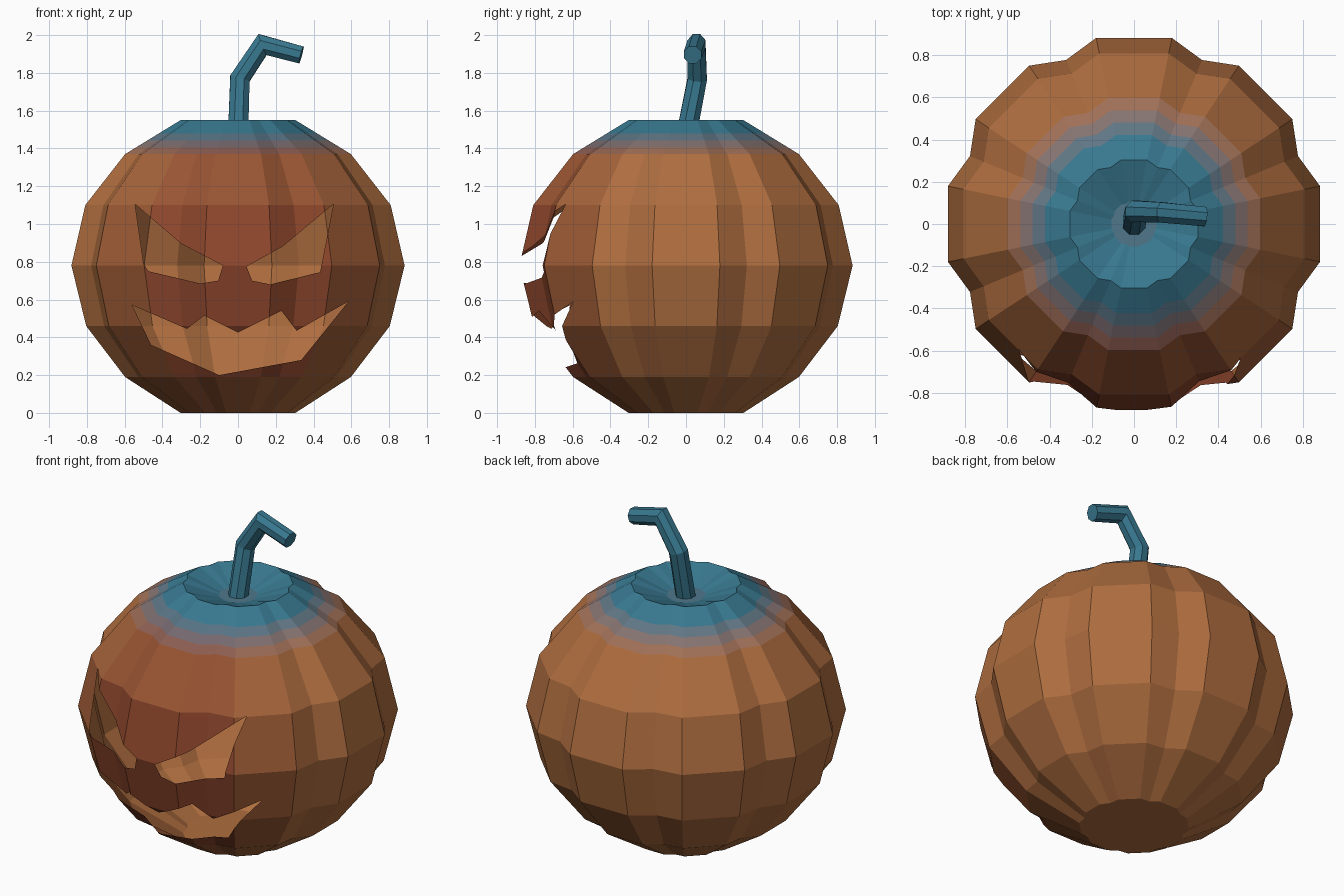
import bpy, bmesh, math
from mathutils import Vector

if "Cube" in bpy.data.objects:
    bpy.data.objects.remove(bpy.data.objects["Cube"])

ORANGE, RED, TEAL = Vector((.43, .155, .05)), Vector((.27, .062, .025)), Vector((.04, .19, .28))


def material(name, colour):
    m = bpy.data.materials.get(name) or bpy.data.materials.new(name)
    m.diffuse_color = (*colour, 1)
    m.use_nodes = True
    m.node_tree.nodes["Principled BSDF"].inputs["Base Color"].default_value = m.diffuse_color
    return m


def make_object(name, bm):
    bmesh.ops.recalc_face_normals(bm, faces=bm.faces)
    me = bpy.data.meshes.new(name)
    bm.to_mesh(me)
    bm.free()
    ob = bpy.data.objects.new(name, me)
    bpy.context.collection.objects.link(ob)
    return ob


def bridge(bm, rings):
    n = len(rings[0])
    for a, b in zip(rings, rings[1:]):
        for i in range(n):
            j = (i + 1) % n
            bm.faces.new((a[i], a[j], b[j], b[i]))
    bm.faces.new(rings[0][::-1])
    bm.faces.new(rings[-1])


# pumpkin shell: eight lobes, each two ridge points and one groove point
profile = [(.31, 0), (.61, .19), (.82, .46), (.90, .78), (.825, 1.10), (.61, 1.37)]
BANDS = 5
profile += [(.61 - .30 * k / BANDS, 1.37 + .18 * k / BANDS) for k in range(1, BANDS + 1)]
profile += [(.11, 1.48)]
bm = bmesh.new()
rings = []
for r, z in profile:
    ring = []
    for k in range(8):
        for off, f in ((-11.5, 1), (11.5, 1), (22.5, .935)):
            a = math.radians(45 * k + off)
            ring.append(bm.verts.new((r * f * math.cos(a), r * f * math.sin(a), z)))
    rings.append(ring)
bridge(bm, rings)
shell = make_object("pumpkin_shell", bm)

# face colours: teal crown, reddened front, orange elsewhere
slots = {}
for p in shell.data.polygons:
    c = p.center
    blue = min(1, max(0, (c.z - 1.37) / .12))
    turn = abs(math.degrees(math.atan2(c.x, -c.y)))
    red = 1 if turn < 30 else .45 if turn < 50 else 0
    if c.z > 1.1:
        red *= .7
    if c.z < .2:
        red *= .4
    key = (round(blue, 1), round(red, 1))
    if key not in slots:
        colour = ORANGE.lerp(RED, key[1]).lerp(TEAL, key[0])
        slots[key] = len(slots)
        shell.data.materials.append(material("skin_%d" % slots[key], colour))
    p.material_index = slots[key]

# carved eyes and mouth
cutouts = {
    "left_eye": [(-.545, 1.105), (-.50, .79), (-.475, .75), (-.20, .685), (-.105, .70),
                 (-.08, .78), (-.30, .895)],
    "right_eye": [(.505, 1.105), (.235, .88), (.045, .775), (.075, .70), (.17, .68), (.435, .745)],
    "mouth": [(-.56, .57), (-.27, .445), (-.18, .515), (.0, .425), (.23, .54), (.31, .435),
              (.585, .59), (.335, .28), (-.10, .20), (-.46, .36)],
}
DEPTH = -.35
cutters = []
for name, pts in cutouts.items():
    bm = bmesh.new()
    bridge(bm, [[bm.verts.new((x, y, z)) for x, z in pts] for y in (-1.1, DEPTH)])
    cutter = make_object(name + "_cutter", bm)
    cutter.hide_render = True
    cutters.append(cutter)
    mod = shell.modifiers.new(name, 'BOOLEAN')
    mod.operation, mod.solver, mod.object = 'DIFFERENCE', 'EXACT', cutter
bpy.context.view_layer.update()
carved = bpy.data.meshes.new_from_object(shell.evaluated_get(bpy.context.evaluated_depsgraph_get()))
shell.modifiers.clear()
shell.data = carved
for c in cutters:
    bpy.data.objects.remove(c)

# remove the pocket walls so the holes open into the hollow shell
bm = bmesh.new()
bm.from_mesh(carved)
pocket = []
for f in bm.faces:
    c = f.calc_center_median()
    if abs(c.x) < .6 and .15 < c.z < 1.15 and c.y < -.3:
        if abs(f.normal.y) < .002 or abs(c.y - DEPTH) < .002:
            pocket.append(f)
bmesh.ops.delete(bm, geom=pocket, context='FACES')
bm.to_mesh(carved)
bm.free()

# bent eight-sided stem with mitred joints
path = [Vector(p) for p in ((.0, .0, 1.46), (.01, .06, 1.77), (.13, .055, 1.95), (.335, .035, 1.895))]
radii = [.058, .055, .052, .05]
bm = bmesh.new()
rings = []
for i, (p, r) in enumerate(zip(path, radii)):
    d0 = (p - path[i - 1]).normalized() if i else (path[1] - p).normalized()
    d1 = (path[i + 1] - p).normalized() if i < len(path) - 1 else d0
    t = (d0 + d1).normalized()
    side = Vector((0, 1, 0))
    side = (side - t * side.dot(t)).normalized()
    up = side.cross(t) / t.dot(d0)
    rings.append([bm.verts.new(p + r * (math.cos(a) * side + math.sin(a) * up))
                  for a in (math.radians(22.5 + 45 * k) for k in range(8))])
bridge(bm, rings)
stem = make_object("stem", bm)
stem.data.materials.append(material("stem_teal", TEAL))
